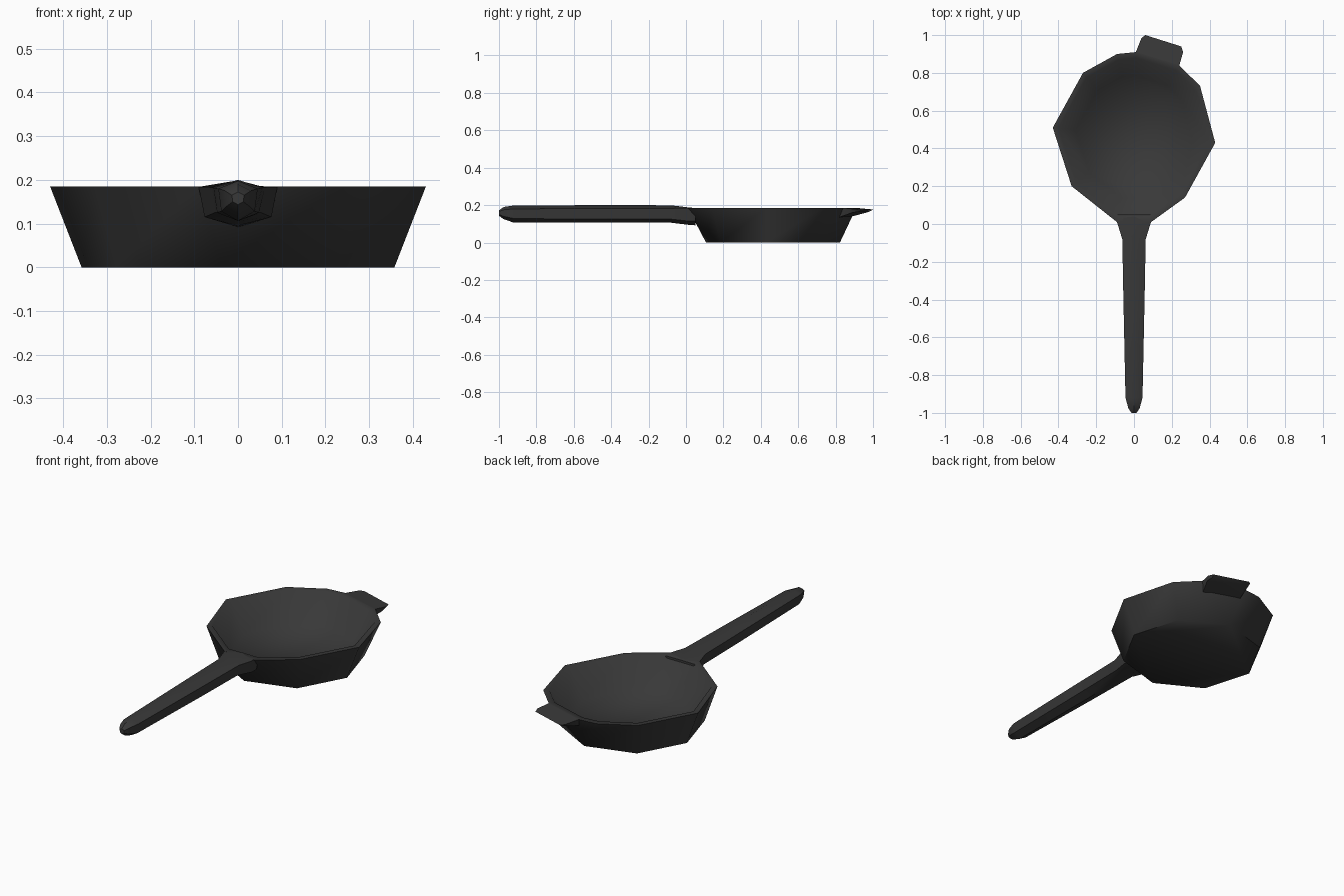
import bpy, bmesh, math
from math import cos, sin, radians

if "Cube" in bpy.data.objects:
    bpy.data.objects.remove(bpy.data.objects["Cube"])

iron = bpy.data.materials.new("black cast iron")
iron.diffuse_color = (0.04, 0.04, 0.04, 1)
iron.use_nodes = True
iron.node_tree.nodes["Principled BSDF"].inputs["Base Color"].default_value = iron.diffuse_color
CY, TOP = 0.465, 0.185


def finish(name, bm, angle):
    bmesh.ops.recalc_face_normals(bm, faces=bm.faces)
    me = bpy.data.meshes.new(name)
    bm.to_mesh(me)
    bm.free()
    ob = bpy.data.objects.new(name, me)
    bpy.context.collection.objects.link(ob)
    me.materials.append(iron)
    bpy.ops.object.select_all(action='DESELECT')
    ob.select_set(True)
    bpy.context.view_layer.objects.active = ob
    bpy.ops.object.shade_smooth_by_angle(angle=radians(angle))


def polar(r, deg):
    return (r * cos(radians(deg)), CY + r * sin(radians(deg)))


def loft(bm, rings):
    # joins rings with equal counts and caps both ends
    vs = [[bm.verts.new(p) for p in ring] for ring in rings]
    for a, b in zip(vs, vs[1:]):
        for i in range(len(a)):
            j = (i + 1) % len(a)
            bm.faces.new((a[i], a[j], b[j], b[i]))
    bm.faces.new(vs[0][::-1])
    bm.faces.new(vs[-1])


# Pan: eight-sided bowl, rim widened at the handle and at the helper tab
corner = [-6, 39, 84, 84, 84, 129, 174, 219, 264, 264, 309]
rim = [(.43, .43), (.35, .73), (.24, .84), (.01, .91), (-.09, .90), (-.27, .80),
       (-.43, .51), (-.33, .20), (-.09, .01), (.09, .01), (.27, .14)]


def inset(k, z):
    return [(x * k, CY + (y - CY) * k, z) for x, y in rim]


bm = bmesh.new()
loft(bm, [[(*polar(.36, a), 0) for a in corner], inset(1, TOP),
          inset(.93, TOP), inset(.72, .035)])
bmesh.ops.remove_doubles(bm, verts=bm.verts, dist=1e-4)
finish("pan", bm, 62)

# Helper tab: thin wedge sloping up from the wall
bm = bmesh.new()
top = [(.01, .91), (.04, .985), (.06, 1.0), (.25, .94), (.26, .91), (.24, .84)]
low = [(.02, .87), (.045, .965), (.065, .98), (.245, .925), (.25, .89), (.22, .82)]
lz = [.135, .16, .165, .165, .16, .135]
loft(bm, [[(x, y, z) for (x, y), z in zip(low, lz)],
          [(x, y, z) for (x, y), z in zip(top, [TOP, .178, .175, .175, .178, TOP])]])
finish("helper_tab", bm, 40)


# Handle: six-sided bar, flared into the pan and pointed at the free end
def section(y, w, zt, zs, zl, zb):
    return [(0, y, zt), (w, y, zs), (w * .85, y, zl), (0, y, zb),
            (-w * .85, y, zl), (-w, y, zs)]


bm = bmesh.new()
loft(bm, [section(.05, .09, .184, .183, .115, .092),
          section(.01, .09, .188, .184, .115, .095),
          section(-.08, .062, .199, .183, .125, .106),
          section(-.40, .056, .2, .182, .125, .106),
          section(-.92, .045, .198, .18, .128, .106),
          section(-.975, .03, .19, .175, .14, .125),
          section(-1.0, .014, .172, .165, .15, .143)])
finish("handle", bm, 40)
